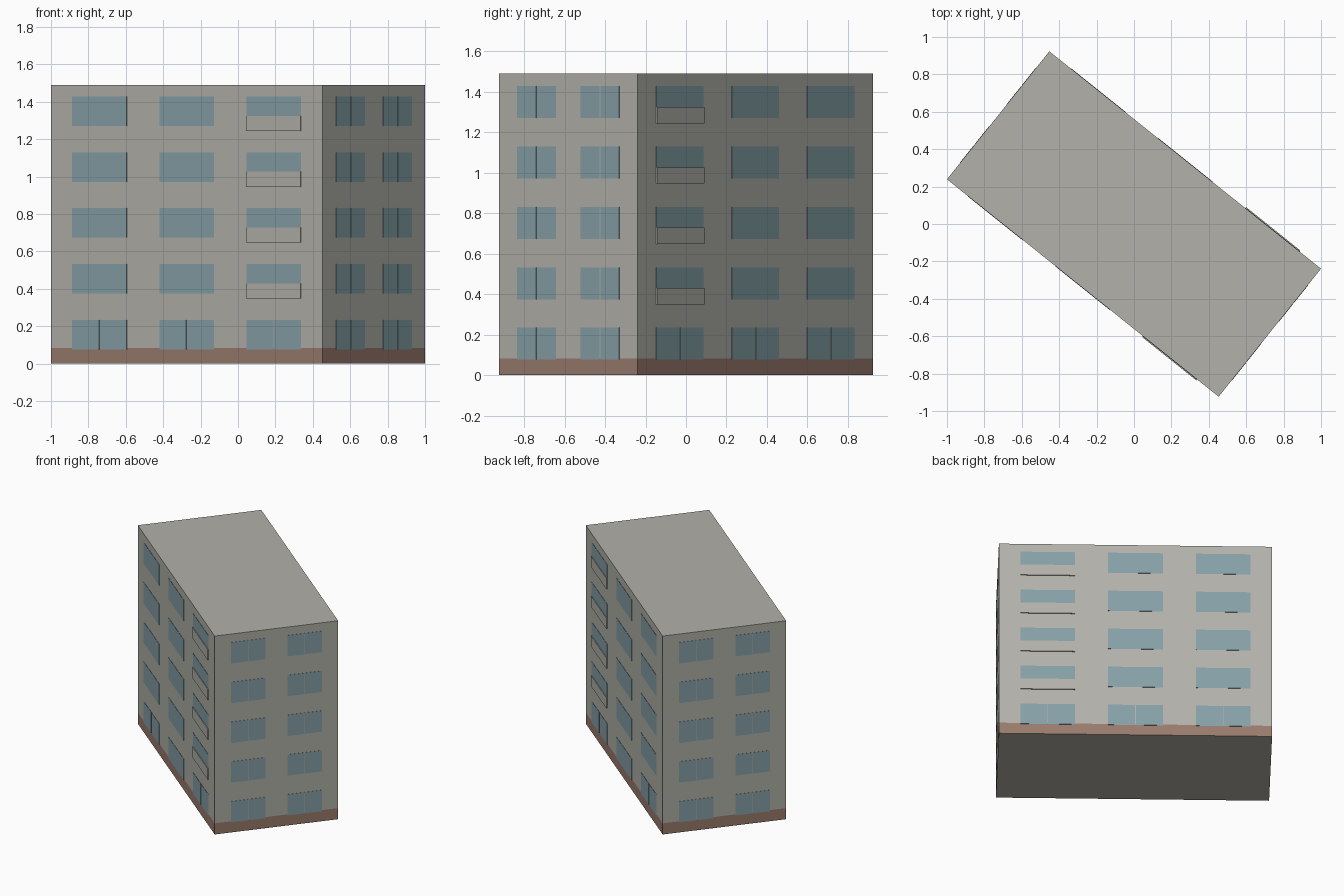
import bpy, bmesh, math
from mathutils import Matrix, Vector

cube = bpy.data.objects.get("Cube")
if cube:
    bpy.data.objects.remove(cube)

LENGTH, WIDTH, HEIGHT = 1.86, 0.876, 1.49
FLOORS, STOREY = 5, 0.2985
SILL, WINDOW_H = 0.076, 0.158
PLINTH_H, MULLION = 0.083, 0.005
PLATE, PANEL = 0.002, 0.007
TURN = Matrix.Rotation(-0.6747, 4, 'Z')


def material(name, rgb):
    m = bpy.data.materials.new(name)
    m.use_nodes = True
    m.diffuse_color = (*rgb, 1)
    m.node_tree.nodes["Principled BSDF"].inputs["Base Color"].default_value = (*rgb, 1)
    return m


wall = material("grey plaster", (0.445, 0.44, 0.40))
brick = material("brown plinth", (0.32, 0.20, 0.153))
glass = material("blue grey glass", (0.235, 0.35, 0.385))


def finish(name, bm, *mats):
    mesh = bpy.data.meshes.new(name)
    bm.to_mesh(mesh)
    bm.free()
    for m in mats:
        mesh.materials.append(m)
    obj = bpy.data.objects.new(name, mesh)
    obj.matrix_world = TURN
    bpy.context.collection.objects.link(obj)
    return obj


def add_box(bm, x, z, width, height, depth, side):
    """Plate on the facade: x along the wall, standing out from it by depth."""
    angle, distance = side
    place = (Matrix.Rotation(angle, 4, 'Z')
             @ Matrix.Translation((x, -distance - depth / 2, z + height / 2))
             @ Matrix.Diagonal((width, depth, height, 1)))
    bmesh.ops.create_cube(bm, size=1, matrix=place)


def add_window(bm, x, z, width, side, split):
    if not split:
        add_box(bm, x, z, width, WINDOW_H, PLATE, side)
        return
    pane = (width - MULLION) / 2
    for s in (-1, 1):
        add_box(bm, x + s * (pane + MULLION) / 2, z, pane, WINDOW_H, PLATE, side)


# Main block, cut around the base so the lower band can be brown
bm = bmesh.new()
bmesh.ops.create_cube(bm, size=1, matrix=Matrix.Translation((0, 0, HEIGHT / 2))
                      @ Matrix.Diagonal((LENGTH, WIDTH, HEIGHT, 1)))
bmesh.ops.bisect_plane(bm, geom=bm.verts[:] + bm.edges[:] + bm.faces[:],
                       plane_co=Vector((0, 0, PLINTH_H)), plane_no=Vector((0, 0, 1)))
for f in bm.faces:
    low = f.calc_center_median().z < PLINTH_H
    f.material_index = int(low and abs(f.normal.z) < 0.5)
finish("building_block", bm, wall, brick)

# Long facades: three columns, with balcony fronts on the end column
for label, angle, end in (("front", 0, 1), ("back", math.pi, -1)):
    side = (angle, WIDTH / 2)
    windows, balconies = bmesh.new(), bmesh.new()
    for column in (-1, 0, 1):
        x = column * 0.321 * LENGTH
        for floor in range(FLOORS):
            base = floor * STOREY
            add_window(windows, x, base + SILL, 0.2 * LENGTH, side, floor == 0)
            if column == end and floor > 0:
                add_box(balconies, x, base + 0.05, 0.2 * LENGTH, 0.081, PANEL, side)
    finish(label + "_windows", windows, glass)
    finish(label + "_balcony_fronts", balconies, wall)

# Short end walls: two columns of double windows
for label, angle in (("left_end", math.pi / 2), ("right_end", -math.pi / 2)):
    windows = bmesh.new()
    for column in (-1, 1):
        for floor in range(FLOORS):
            add_window(windows, column * 0.229 * WIDTH, floor * STOREY + SILL,
                       0.279 * WIDTH, (angle, LENGTH / 2), True)
    finish(label + "_windows", windows, glass)
